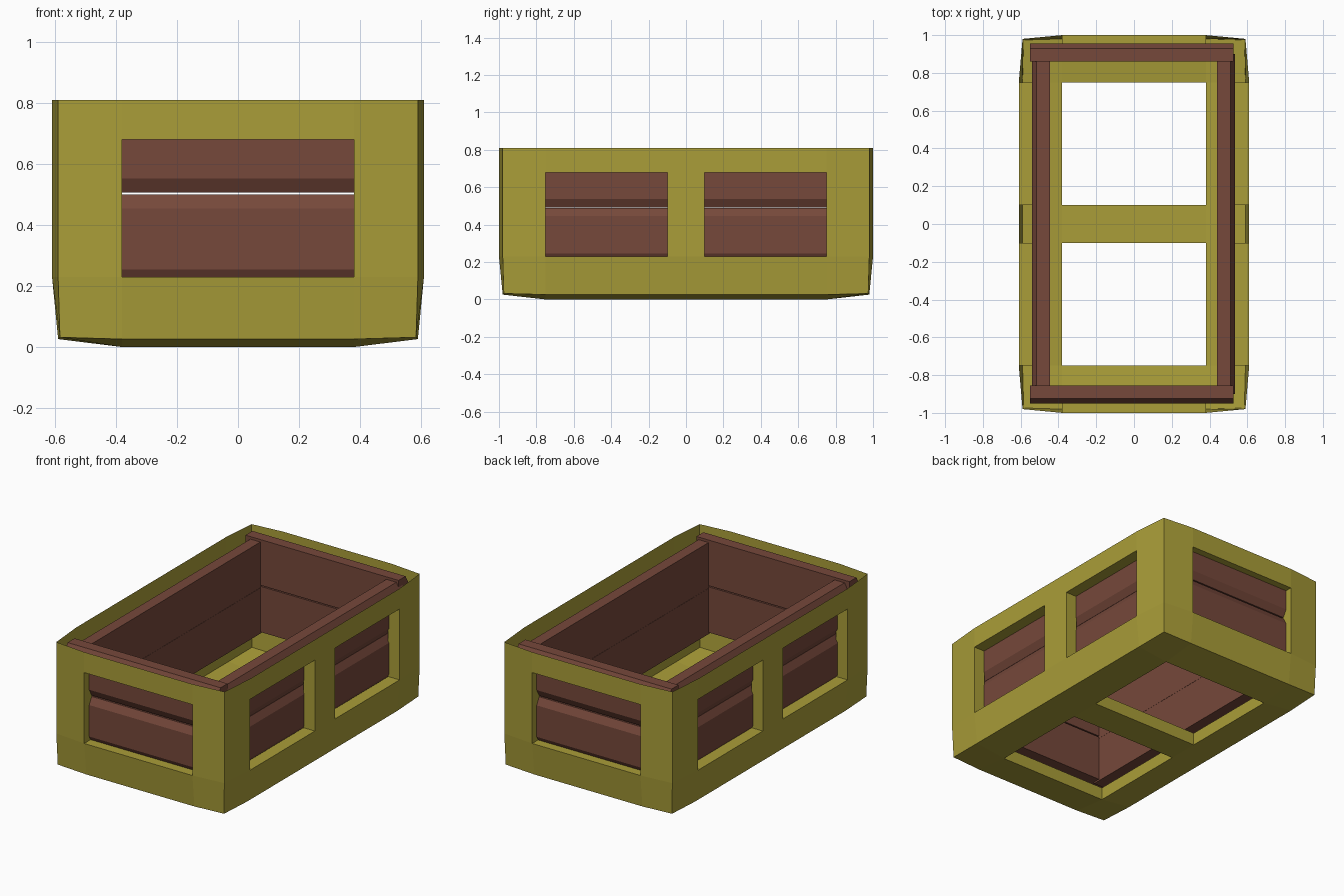
import bpy, bmesh
from mathutils import Vector, Matrix

if "Cube" in bpy.data.objects:
    bpy.data.objects.remove(bpy.data.objects["Cube"])


def material(name, rgb):
    m = bpy.data.materials.new(name)
    m.diffuse_color = (*rgb, 1)
    m.use_nodes = True
    m.node_tree.nodes["Principled BSDF"].inputs["Base Color"].default_value = m.diffuse_color
    return m


OLIVE = material("olive_paint", (0.40, 0.34, 0.04))
BROWN = material("brown_wood", (0.18, 0.065, 0.043))


def add_object(name, bm, mat):
    me = bpy.data.meshes.new(name)
    bmesh.ops.recalc_face_normals(bm, faces=bm.faces[:])
    bm.to_mesh(me)
    bm.free()
    me.materials.append(mat)
    ob = bpy.data.objects.new(name, me)
    bpy.context.collection.objects.link(ob)
    return ob


# Outer frame: open-topped sheet with windows, drawn in slightly at its edges
GRID = [(-.61, -.38, .38, .61), (-1, -.75, -.1, .1, .75, 1), (0, .23, .68, .81)]
OPENINGS = [[(-.38, .38)], [(-.75, -.1), (.1, .75)], [(.23, .68)]]
DEPTH = 0.08


def taper(p):
    x, y, z = p
    ex, ey, ez = abs(x) > .6, abs(y) > .99, z < .01
    n = ex + ey + ez
    if n < 2:
        return Vector(p)
    k = .02 if n == 2 else .026
    if ex:
        x -= k * (1 if x > 0 else -1)
    if ey:
        y -= k * (1 if y > 0 else -1)
    if ez:
        z += k + .006
    return Vector((x, y, z))


bm = bmesh.new()
verts = {}


def vert(p):
    key = tuple(round(c, 4) for c in p)
    if key not in verts:
        verts[key] = bm.verts.new(p)
    return verts[key]


for axis, end in ((0, 0), (0, -1), (1, 0), (1, -1), (2, 0)):
    u, w = [a for a in range(3) if a != axis]
    inward = Vector((0, 0, 0))
    inward[axis] = DEPTH if end == 0 else -DEPTH
    for cu in zip(GRID[u], GRID[u][1:]):
        for cw in zip(GRID[w], GRID[w][1:]):
            pts = []
            for i, j in ((0, 0), (1, 0), (1, 1), (0, 1)):
                p = [0, 0, 0]
                p[axis], p[u], p[w] = GRID[axis][end], cu[i], cw[j]
                pts.append(taper(p))
            if cu in OPENINGS[u] and cw in OPENINGS[w]:
                # Window reveal running inward
                for a, b in zip(pts, pts[1:] + pts[:1]):
                    bm.faces.new([vert(q) for q in (a, b, b + inward, a + inward)])
            else:
                bm.faces.new([vert(q) for q in pts])
add_object("crate_frame", bm, OLIVE)


# Planks: flat inside, bevelled along the outer long edges
def plank(name, length, thick, center, z0, height, angle):
    bv, bh = .025, .045
    prof = [(0, 0), (thick - bv, 0), (thick, bh), (thick, height - bh),
            (thick - bv, height), (0, height)]
    bm = bmesh.new()
    rings = [[bm.verts.new((d, s * length / 2, z)) for d, z in prof] for s in (-1, 1)]
    for r in rings:
        bm.faces.new(r)
    for i in range(6):
        j = (i + 1) % 6
        bm.faces.new((rings[0][i], rings[0][j], rings[1][j], rings[1][i]))
    bm.transform(Matrix.Translation((*center, z0)) @ Matrix.Rotation(angle, 4, 'Z'))
    add_object(name, bm, BROWN)


HALF_TURN = 3.14159265
for level, dz in (("lower", 0), ("upper", 1)):
    z_side = (.20, .491)[dz]
    z_end = (.21, .507)[dz]
    plank(f"right_{level}_plank", 1.8, .095, (.44, 0), z_side, .29, 0)
    plank(f"left_{level}_plank", 1.8, .095, (-.445, 0), z_side, .29, HALF_TURN)
    plank(f"back_{level}_plank", 1.075, .095, (-.012, .86), z_end, .29, HALF_TURN / 2)
    plank(f"front_{level}_plank", 1.075, .095, (-.012, -.855), z_end, .29, -HALF_TURN / 2)
